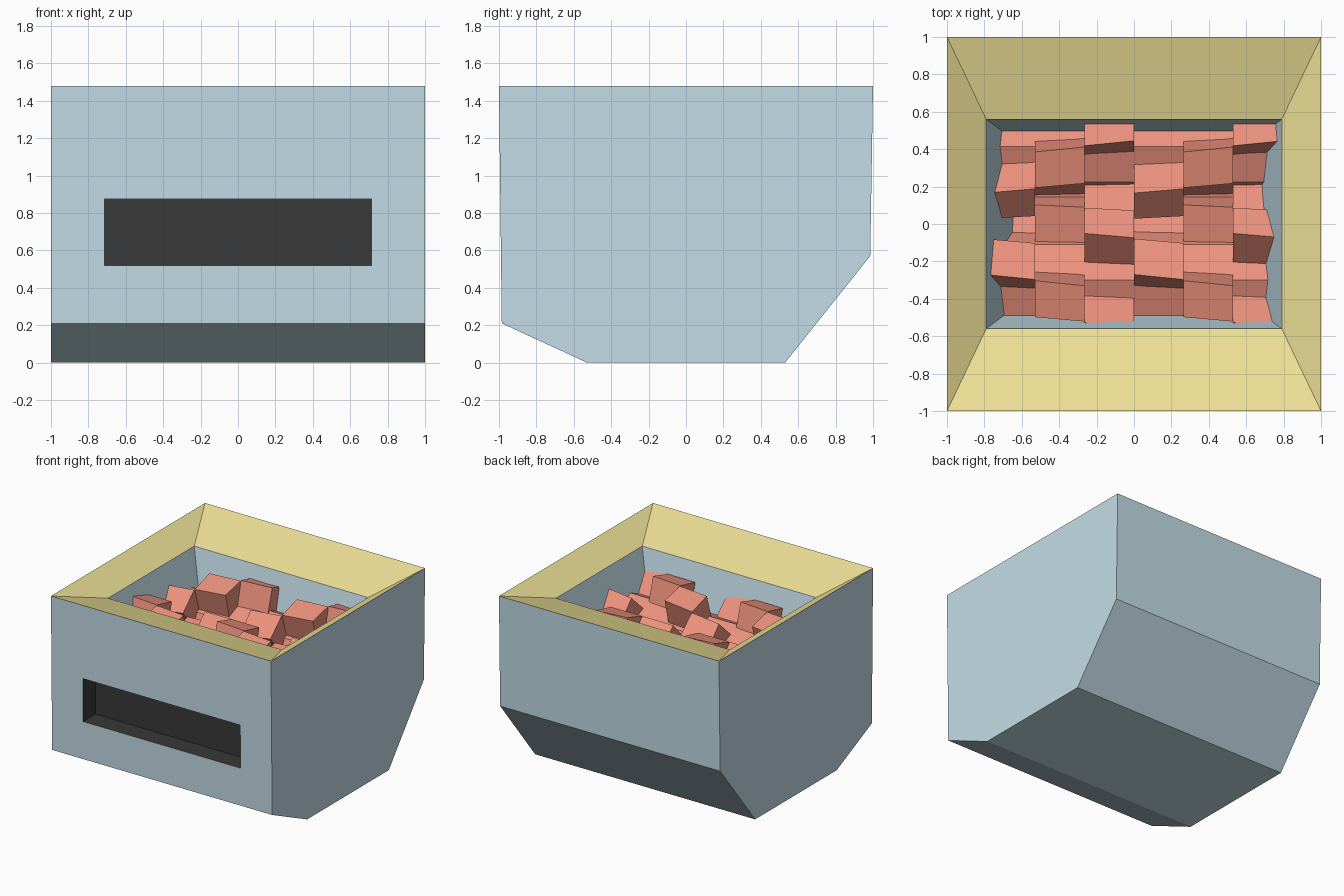
import bpy, bmesh
from math import sin, cos, radians, pi

if "Cube" in bpy.data.objects:
    bpy.data.objects.remove(bpy.data.objects["Cube"])


def material(name, rgb):
    m = bpy.data.materials.new(name)
    m.diffuse_color = (*rgb, 1)
    m.use_nodes = True
    m.node_tree.nodes["Principled BSDF"].inputs["Base Color"].default_value = m.diffuse_color
    return m


BLUE = material("blue_paint", (0.55, 0.72, 0.80))
YELLOW = material("yellow_paint", (0.86, 0.76, 0.31))
RED = material("red_paint", (0.86, 0.29, 0.21))
BLACK = material("black_paint", (0.04, 0.04, 0.04))


def finish(name, bm, mat, inward=False):
    bmesh.ops.remove_doubles(bm, verts=bm.verts, dist=1e-5)
    bmesh.ops.recalc_face_normals(bm, faces=bm.faces)
    if inward:
        bmesh.ops.reverse_faces(bm, faces=bm.faces)
    me = bpy.data.meshes.new(name)
    bm.to_mesh(me)
    bm.free()
    me.materials.append(mat)
    ob = bpy.data.objects.new(name, me)
    bpy.context.collection.objects.link(ob)
    return ob


def loft(bm, rings, cap_start=False, cap_end=False):
    vs = [[bm.verts.new(p) for p in r] for r in rings]
    n = len(vs[0])
    for a, b in zip(vs, vs[1:]):
        for i in range(n):
            j = (i + 1) % n
            bm.faces.new((a[i], a[j], b[j], b[i]))
    if cap_start:
        bm.faces.new(vs[0])
    if cap_end:
        bm.faces.new(vs[-1])


def rect(x, y, z):
    return [(-x, -y, z), (x, -y, z), (x, y, z), (-x, y, z)]


TOP = 1.48


def front_y(z):
    return -1 + 0.015 * (TOP - z) / (TOP - 0.21)


def front_rect(x, z0, z1, dy=0.0):
    return [(-x, front_y(z0) + dy, z0), (x, front_y(z0) + dy, z0),
            (x, front_y(z1) + dy, z1), (-x, front_y(z1) + dy, z1)]


# Outer housing: side profile stretched across x, with a framed front opening
profile = [(-1, TOP), (-0.985, 0.21), (-0.53, 0), (0.53, 0), (0.985, 0.57), (1, TOP)]
bm = bmesh.new()
left = [bm.verts.new((-1, y, z)) for y, z in profile]
right = [bm.verts.new((1, y, z)) for y, z in profile]
bm.faces.new(left)
bm.faces.new(right)
for i in range(1, 5):
    bm.faces.new((left[i], left[i + 1], right[i + 1], right[i]))
loft(bm, [front_rect(1, 0.21, TOP), front_rect(0.715, 0.52, 0.875)])
finish("housing", bm, BLUE)

# Black recessed outlet in the front
bm = bmesh.new()
loft(bm, [front_rect(0.715, 0.52, 0.875), front_rect(0.715, 0.52, 0.875, 0.16)],
     cap_end=True)
finish("outlet_recess", bm, BLACK, inward=True)

# Sloping yellow rim and tapering inner chute
bm = bmesh.new()
loft(bm, [rect(1, 1, TOP), rect(0.79, 0.56, 1.35)])
ob = finish("feed_rim", bm, YELLOW)
if ob.data.polygons[0].normal.z < 0:
    ob.data.flip_normals()
bm = bmesh.new()
loft(bm, [rect(0.79, 0.56, 1.35), rect(0.51, 0.35, 0.35)], cap_end=True)
finish("chute", bm, BLUE, inward=True)

# Two counter-turning rollers: octagonal core plus four teeth per ring
W, AXIS_Z, TIP, ROOT, HALF = 0.265, 0.815, 0.437, 0.2, 0.1


def tooth_section(x, cy, deg):
    a = radians(deg)
    return [(x, cy + r * sin(a) + t * cos(a), AXIS_Z + r * cos(a) - t * sin(a))
            for r, t in ((ROOT, -HALF), (TIP, -HALF), (TIP, HALF), (ROOT, HALF))]


def roller(name, cy, start, step):
    bm = bmesh.new()
    core = [[(x, cy + 0.27 * sin(k * pi / 4), AXIS_Z + 0.27 * cos(k * pi / 4))
             for k in range(8)] for x in (-3 * W, 3 * W)]
    loft(bm, core, True, True)
    finish(name + "_core", bm, RED)
    twist = 1.7 if step > 0 else -1.7
    for i in range(6):
        bm = bmesh.new()
        x = (i - 3) * W
        for q in range(4):
            deg = start + step * i + 90 * q
            loft(bm, [tooth_section(x, cy, deg - twist),
                      tooth_section(x + W, cy, deg + twist)], True, True)
        finish(f"{name}_teeth_{i + 1}", bm, RED)


roller("front_roller", -0.30, 15, -30)
roller("back_roller", 0.415, -45, 30)
